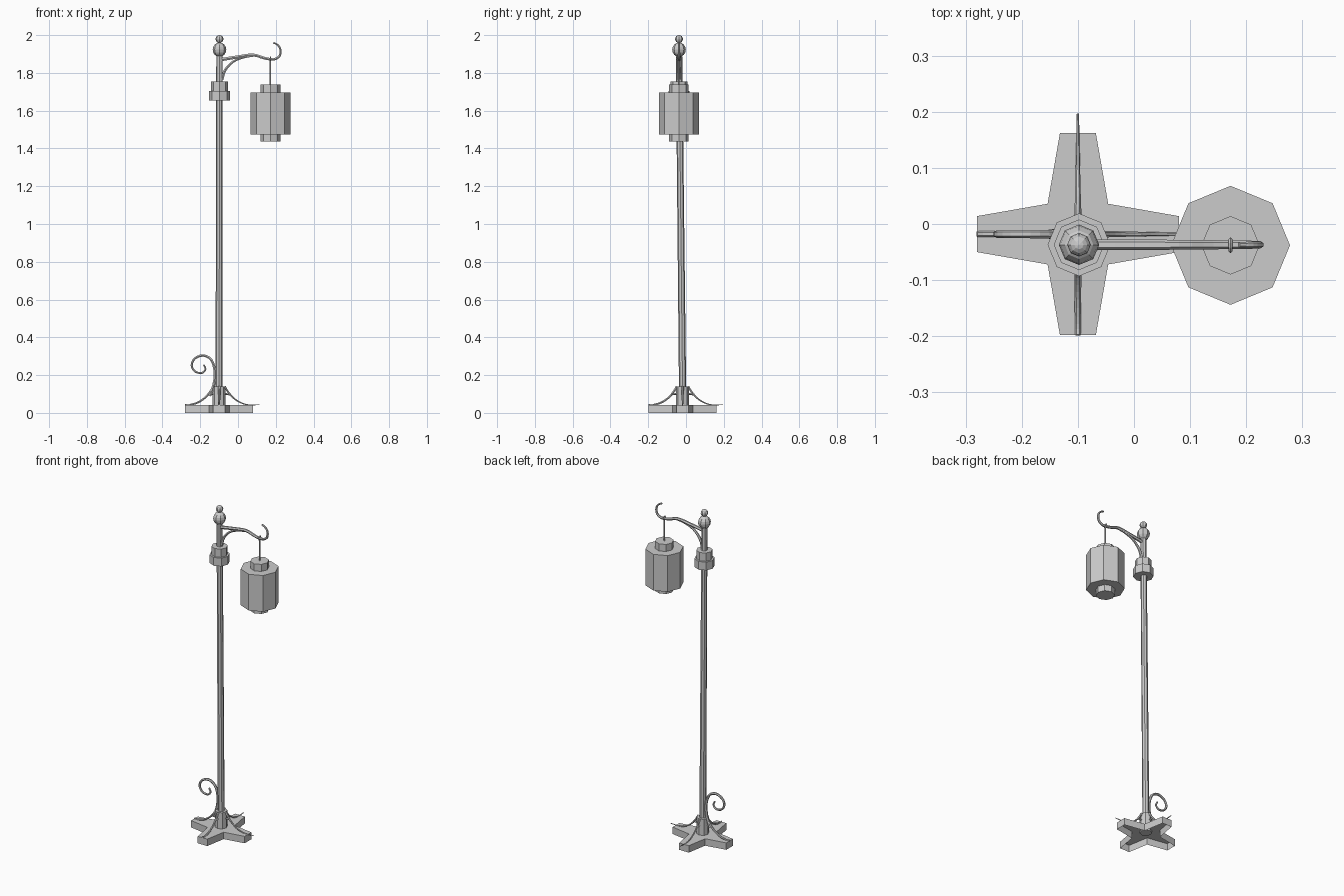
import bpy, bmesh
from math import sin, cos, pi
from mathutils import Vector, Matrix

cube = bpy.data.objects.get("Cube")
if cube:
    bpy.data.objects.remove(cube)

GREY = (0.6, 0.6, 0.6, 1)
metal = bpy.data.materials.new("grey_metal")
metal.use_nodes = True
metal.diffuse_color = GREY
metal.node_tree.nodes["Principled BSDF"].inputs["Base Color"].default_value = GREY

BASE = Vector((-0.1, -0.018, 0))       # centre of the foot
TOP = Vector((-0.098, -0.037, 0))      # centre of the leaning post's head
LAMP = Vector((0.172, -0.038, 0))


def finish(name, bm, recalc=True):
    if recalc:
        bmesh.ops.recalc_face_normals(bm, faces=bm.faces)
    mesh = bpy.data.meshes.new(name)
    bm.to_mesh(mesh)
    bm.free()
    mesh.materials.append(metal)
    obj = bpy.data.objects.new(name, mesh)
    bpy.context.collection.objects.link(obj)
    return obj


def skin(bm, rings, cap_start=True, cap_end=True):
    rows = [[bm.verts.new(p) for p in ring] for ring in rings]
    n = len(rows[0])
    for a, b in zip(rows, rows[1:]):
        for i in range(n):
            j = (i + 1) % n
            bm.faces.new((a[i], a[j], b[j], b[i]))
    if cap_start:
        bm.faces.new(rows[0][::-1])
    if cap_end:
        bm.faces.new(rows[-1])


def lathe(name, centre, profile, sides=8):
    """Turned part from (radius, height) pairs."""
    bm = bmesh.new()
    skin(bm, [[centre + Vector((r * cos(2 * pi * i / sides), r * sin(2 * pi * i / sides), z))
               for i in range(sides)] for r, z in profile])
    return finish(name, bm)


def smooth_path(pts, steps=3):
    p = [pts[0]] + pts + [pts[-1]]
    out = []
    for a, b, c, d in zip(p, p[1:], p[2:], p[3:]):
        for k in range(steps):
            t = k / steps
            out.append(0.5 * (2 * b + (c - a) * t + (2 * a - 5 * b + 4 * c - d) * t * t
                              + (3 * b - a - 3 * c + d) * t ** 3))
    return out + [pts[-1]]


def bar(name, origin, path, r0, r1, turn=0, sides=6):
    """Tapered round bar along (out, height) points in an upright plane."""
    pts = smooth_path([Vector((x, 0, z)) for x, z in path])
    side = Vector((0, 1, 0))
    place = Matrix.Translation(origin) @ Matrix.Rotation(turn, 4, 'Z')
    rings = []
    for i, p in enumerate(pts):
        along = (pts[min(i + 1, len(pts) - 1)] - pts[max(i - 1, 0)]).normalized()
        normal = along.cross(side)
        r = r0 + (r1 - r0) * i / (len(pts) - 1)
        rings.append([place @ (p + r * (side * cos(2 * pi * k / sides)
                                        + normal * sin(2 * pi * k / sides)))
                      for k in range(sides)])
    bm = bmesh.new()
    skin(bm, rings)
    return finish(name, bm)


# Four-armed foot, hollow underneath
outline = []
for q in range(4):
    spin = Matrix.Rotation(q * pi / 2, 3, 'Z')
    for x, y in ((0.18, -0.032), (0.18, 0.032), (0.054, 0.054)):
        outline.append(BASE + spin @ Vector((x, y, 0)))
bm = bmesh.new()
skin(bm, [outline, [p + Vector((0, 0, 0.042)) for p in outline]], cap_start=False)
finish("foot", bm, recalc=False)

# Socket and slightly leaning post
lathe("post_socket", BASE, [(0.034, 0.03), (0.034, 0.14)])
bm = bmesh.new()
skin(bm, [[c + Vector((r * cos(k * pi / 4), r * sin(k * pi / 4), z)) for k in range(8)]
          for c, r, z in ((BASE, 0.019, 0.1), (TOP, 0.017, 1.9))])
finish("post", bm)

# Collars and finial
lathe("lower_collar", TOP, [(0.056, 1.655), (0.056, 1.705)])
lathe("upper_collar", TOP, [(0.045, 1.70), (0.045, 1.755)])
for name, z, r, h in (("finial_ball", 1.923, 0.036, 0.038), ("finial_tip", 1.979, 0.021, 0.021)):
    lathe(name, TOP, [(max(r * sin(a * pi / 8), 0.001), z - h * cos(a * pi / 8))
                      for a in range(9)])

# Curved foot brackets
for q, (name, reach) in enumerate((("left", 0.215), ("back", 0.215),
                                   ("right", 0.18), ("front", 0.18))):
    bar(name + "_foot_bracket", BASE,
        [(0.03, 0.14), (0.045, 0.115), (0.075, 0.08), (0.115, 0.054), (0.16, 0.042), (reach, 0.044)],
        0.007, 0.002 if reach > 0.2 else 0.005, q * pi / 2)
    bar(name + "_foot_strut", BASE, [(0.03, 0.1), (0.055, 0.098)], 0.005, 0.005, q * pi / 2, 4)

# Scroll rising from the foot
bar("foot_scroll", Vector((0, BASE.y, 0)),
    [(-0.15, 0.09), (-0.128, 0.15), (-0.122, 0.22), (-0.142, 0.281), (-0.185, 0.304),
     (-0.23, 0.287), (-0.245, 0.25), (-0.226, 0.218), (-0.19, 0.212), (-0.172, 0.232),
     (-0.182, 0.255)], 0.009, 0.005)

# Hook arm and its brace
arm_line = Vector((0, TOP.y, 0))
bar("hook_arm", arm_line,
    [(-0.09, 1.87), (0.0, 1.885), (0.08, 1.895), (0.14, 1.878), (0.19, 1.872), (0.22, 1.89),
     (0.224, 1.925), (0.21, 1.948), (0.187, 1.96)], 0.01, 0.005)
bar("arm_brace", arm_line,
    [(-0.085, 1.765), (-0.068, 1.815), (-0.025, 1.86), (0.03, 1.882), (0.08, 1.89)], 0.009, 0.005)

# Hanger ring and wire
bm = bmesh.new()
rings = []
for i in range(11):
    a = 2 * pi * i / 10
    out = Vector((0, cos(a), sin(a)))
    rings.append([LAMP + Vector((0, 0, 1.875)) + out * 0.011
                  + 0.0035 * (out * cos(k * pi / 2) + Vector((1, 0, 0)) * sin(k * pi / 2))
                  for k in range(4)])
skin(bm, rings, False, False)
bmesh.ops.remove_doubles(bm, verts=bm.verts, dist=0.0001)
finish("hanger_ring", bm)
lathe("hanger_wire", LAMP, [(0.004, 1.73), (0.004, 1.868)], 6)

# Lantern body with caps
lathe("lantern_body", LAMP, [(0.106, 1.475), (0.106, 1.695)])
lathe("lantern_top_cap", LAMP, [(0.052, 1.69), (0.052, 1.738)])
lathe("lantern_bottom_cap", LAMP, [(0.052, 1.437), (0.052, 1.48)])
